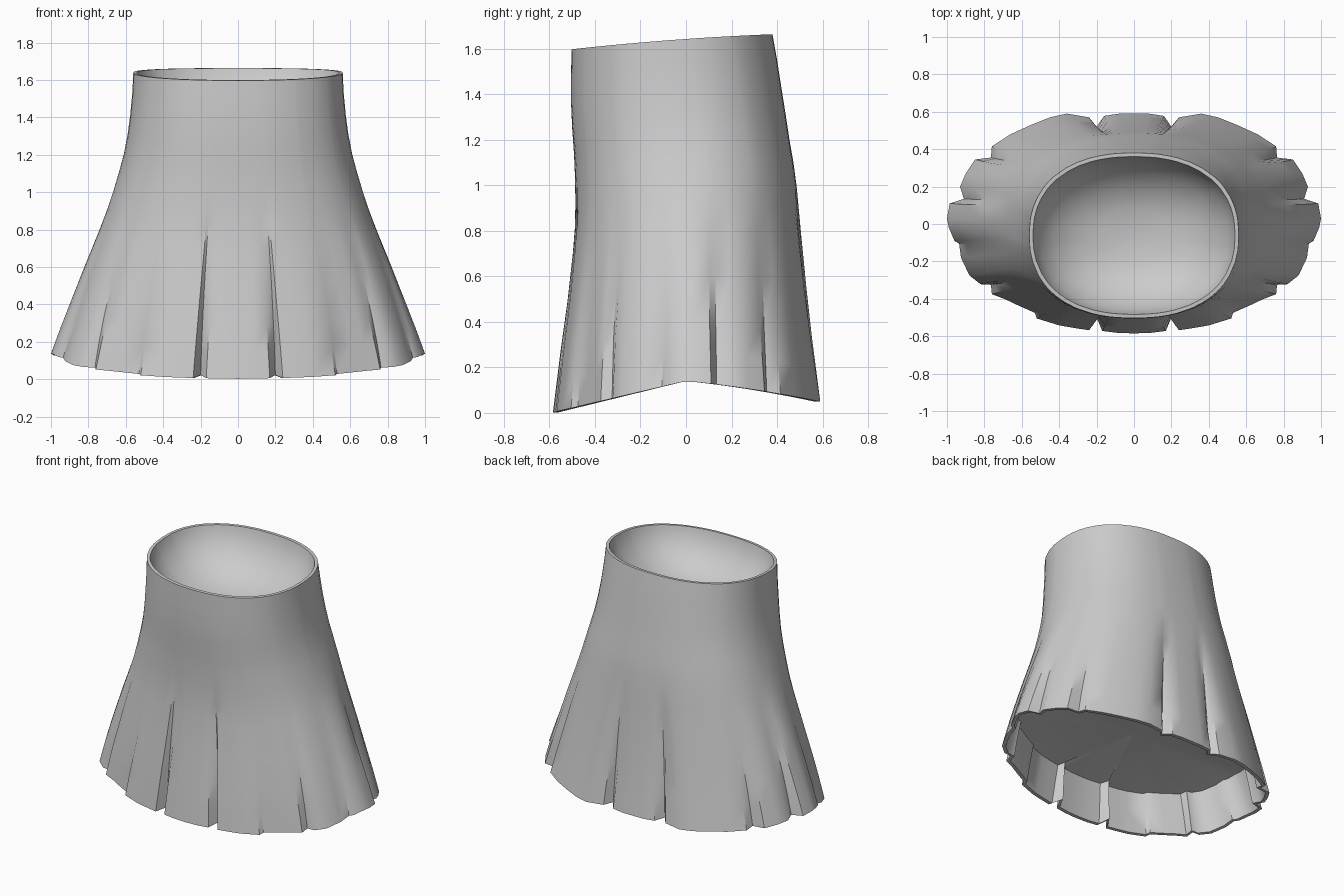
import bpy, bmesh, math

if "Cube" in bpy.data.objects:
    bpy.data.objects.remove(bpy.data.objects["Cube"])

# Half outline of the pleated hem, from front centre round to back centre
HEM = [(0, -.585), (.09, -.582), (.17, -.572), (.2, -.5), (.24, -.568), (.32, -.556), (.4, -.542),
       (.52, -.505), (.53, -.475), (.62, -.435), (.69, -.402), (.76, -.375), (.765, -.325),
       (.82, -.322), (.88, -.275), (.925, -.18), (.935, -.105), (.96, -.09), (.99, -.02), (1, .03),
       (.985, .11), (.91, .135), (.93, .2), (.90, .27), (.85, .345), (.765, .355), (.76, .415),
       (.66, .48), (.55, .53), (.45, .57), (.36, .59), (.24, .57), (.2, .52), (.16, .578),
       (.08, .59), (0, .59)]
# Body profile: height fraction, half width, front y, back y
BODY = [(0, 1, -.585, .585), (.09, .95, -.567, .567), (.175, .90, -.55, .55), (.31, .82, -.52, .527),
        (.44, .74, -.497, .507), (.51, .70, -.488, .497), (.58, .665, -.486, .487),
        (.65, .634, -.488, .472), (.71, .61, -.492, .455), (.78, .59, -.5, .438),
        (.85, .576, -.505, .42), (.93, .565, -.505, .4), (1, .56, -.503, .38)]
outline = HEM + [(-x, y) for x, y in HEM[-2:0:-1]]


def ring(row, inset=0.0):
    """Points round the skirt at one height, pleats fading out upward."""
    v, a, front, back = row
    cy, b = (front + back) / 2, (back - front) / 2
    pleat = max(0, 1 - v / .6) ** 1.2
    n = 2.45 - .15 * v
    points = []
    for hx, hy in outline:
        t = math.atan2(hy / .585, hx)
        c, s = math.cos(t), math.sin(t)
        smooth = (abs(c) ** n + abs(s) ** n) ** (-1 / n)
        r = pleat * math.hypot(hx, hy / .585) + (1 - pleat) * smooth
        x, y = (a - inset) * r * c, cy + (b - inset) * r * s
        low = .14 + .235 * hy if hy < 0 else .14 - .10 * hy - .09 * hy * hy
        high = 1.643 + .07 * y - .04 * y * y
        points.append((x, y, low + (high - low) * v))
    return points


def bowl(depth, size):
    """Points of the dish sunk into the waist opening."""
    return [(x * size, -.06 + (y + .06) * size, z * size + 1.63 * (1 - size) - depth)
            for x, y, z in ring(BODY[-1], .02)]


def skin(name, rings, material, centre=None):
    """Bridge consecutive rings and close the last one with a fan."""
    bm = bmesh.new()
    loops = [[bm.verts.new(p) for p in pts] for pts in rings]
    count = len(outline)
    for lo, hi in zip(loops, loops[1:]):
        for i in range(count):
            j = (i + 1) % count
            bm.faces.new((lo[i], lo[j], hi[j], hi[i]))
    if centre:
        tip = bm.verts.new(centre)
        for i in range(count):
            bm.faces.new((loops[-1][i], loops[-1][(i + 1) % count], tip))
    mesh = bpy.data.meshes.new(name)
    bm.to_mesh(mesh)
    bm.free()
    obj = bpy.data.objects.new(name, mesh)
    bpy.context.collection.objects.link(obj)
    mesh.materials.append(material)
    bpy.ops.object.select_all(action='DESELECT')
    obj.select_set(True)
    bpy.context.view_layer.objects.active = obj
    bpy.ops.object.shade_smooth_by_angle(angle=math.radians(40))
    return obj


grey = bpy.data.materials.new("light grey cloth")
grey.diffuse_color = (.6, .6, .6, 1)
grey.use_nodes = True
grey.node_tree.nodes["Principled BSDF"].inputs["Base Color"].default_value = grey.diffuse_color

# Pleated outer cloth, rolled over the waist edge into a shallow dish
dish = [bowl(d, s) for d, s in ((0, 1), (.03, .985), (.1, .93), (.18, .8), (.25, .6), (.29, .35))]
skin("skirt_outer", [ring(r) for r in BODY] + dish, grey, (0, -.06, 1.33))

# Hem thickness and inner lining
skin("hem_lining", [ring(BODY[0])] + [ring(r, .025) for r in BODY[:3]], grey)

# Flat panel closing the underside
bottom = ring(BODY[2], .025)
skin("underside_panel", [bottom[::1]], grey, (0, 0, .37))
